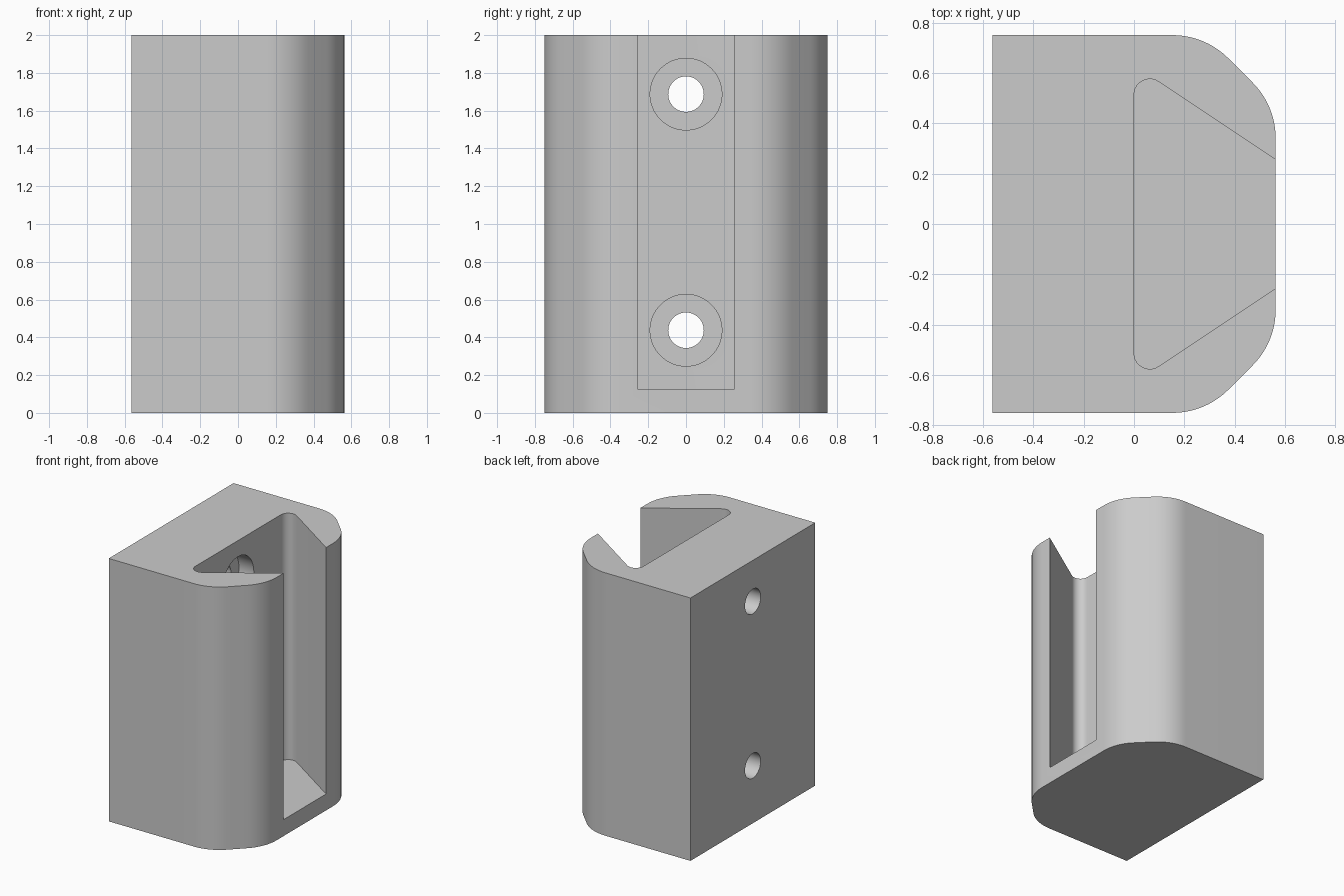
import bpy
import bmesh
from math import radians
from mathutils import Vector, Matrix

cube = bpy.data.objects.get("Cube")
if cube:
    bpy.data.objects.remove(cube, do_unlink=True)

HALF_X, HALF_Y, HEIGHT = 0.5625, 0.75, 2.0
CHAMFER, CORNER_R = 0.28, 0.3125
SLOT_R, SLOT_FLOOR = 0.0625, 0.125
HOLE_R, BORE_R, BORE_DEPTH = 0.094, 0.19, 0.125
HOLE_HEIGHTS = (0.4375, 1.6875)


def fillet(points, segments=10):
    """Round each (x, y, radius) corner of a closed outline."""
    out = []
    for i, (x, y, r) in enumerate(points):
        p = Vector((x, y))
        if r == 0:
            out.append(p)
            continue
        a = (Vector(points[i - 1][:2]) - p).normalized()
        b = (Vector(points[(i + 1) % len(points)][:2]) - p).normalized()
        half = a.angle(b) / 2
        reach = r / Matrix.Rotation(half, 2).col[0].y * Matrix.Rotation(half, 2).col[0].x
        centre = p + (a + b).normalized() * (r * r + reach * reach) ** 0.5
        start, end = p + a * reach - centre, p + b * reach - centre
        sweep = start.angle_signed(end)
        for k in range(segments + 1):
            # angle_signed is clockwise-positive, rotation is counter-clockwise
            out.append(centre + Matrix.Rotation(-sweep * k / segments, 2) @ start)
    return out


def finish(bm, name):
    bmesh.ops.recalc_face_normals(bm, faces=bm.faces)
    mesh = bpy.data.meshes.new(name)
    bm.to_mesh(mesh)
    bm.free()
    obj = bpy.data.objects.new(name, mesh)
    bpy.context.collection.objects.link(obj)
    return obj


def prism(name, outline, z0, z1):
    bm = bmesh.new()
    face = bm.faces.new([bm.verts.new((p.x, p.y, z0)) for p in outline])
    new = bmesh.ops.extrude_face_region(bm, geom=[face])["geom"]
    verts = [v for v in new if isinstance(v, bmesh.types.BMVert)]
    bmesh.ops.translate(bm, verts=verts, vec=(0, 0, z1 - z0))
    return finish(bm, name)


def rod(name, radius, x0, x1, z):
    bm = bmesh.new()
    place = Matrix.Translation(((x0 + x1) / 2, 0, z)) @ Matrix.Rotation(radians(90), 4, "Y")
    bmesh.ops.create_cone(bm, cap_ends=True, segments=64, radius1=radius,
                          radius2=radius, depth=x1 - x0, matrix=place)
    return finish(bm, name)


# Block with two softened corners on the open side
half = [(HALF_X, HALF_Y - CHAMFER, CORNER_R), (HALF_X - CHAMFER, HALF_Y, CORNER_R),
        (-HALF_X, HALF_Y, 0)]
block = prism("bracket_block",
              fillet(half + [(x, -y, r) for x, y, r in reversed(half)]), 0, HEIGHT)

# Dovetail slot, open at the top and on the right side
mouth, root = 0.255, 0.63
slope = (root - mouth) / HALF_X
outer = HALF_X + 0.1
half = [(outer, root - slope * outer, 0), (0, root, SLOT_R)]
cutters = [prism("slot_cutter",
                 fillet(half + [(x, -y, r) for x, y, r in reversed(half)]),
                 SLOT_FLOOR, HEIGHT + 0.1)]

# Counterbored screw holes in the slot's back wall
for z in HOLE_HEIGHTS:
    cutters.append(rod("counterbore_cutter", BORE_R, -BORE_DEPTH, 0.1, z))
    cutters.append(rod("hole_cutter", HOLE_R, -HALF_X - 0.1, 0.05, z))

bpy.context.view_layer.objects.active = block
block.select_set(True)
for cutter in cutters:
    mod = block.modifiers.new("cut", "BOOLEAN")
    mod.operation = "DIFFERENCE"
    mod.solver = "EXACT"
    mod.object = cutter
    bpy.ops.object.modifier_apply(modifier=mod.name)
    bpy.data.objects.remove(cutter, do_unlink=True)

# Plain grey finish
grey = bpy.data.materials.new("light_grey")
grey.use_nodes = True
colour = (0.6, 0.6, 0.6, 1)
grey.diffuse_color = colour
grey.node_tree.nodes["Principled BSDF"].inputs["Base Color"].default_value = colour
block.data.materials.clear()
block.data.materials.append(grey)

bpy.ops.object.shade_smooth_by_angle(angle=radians(25))
